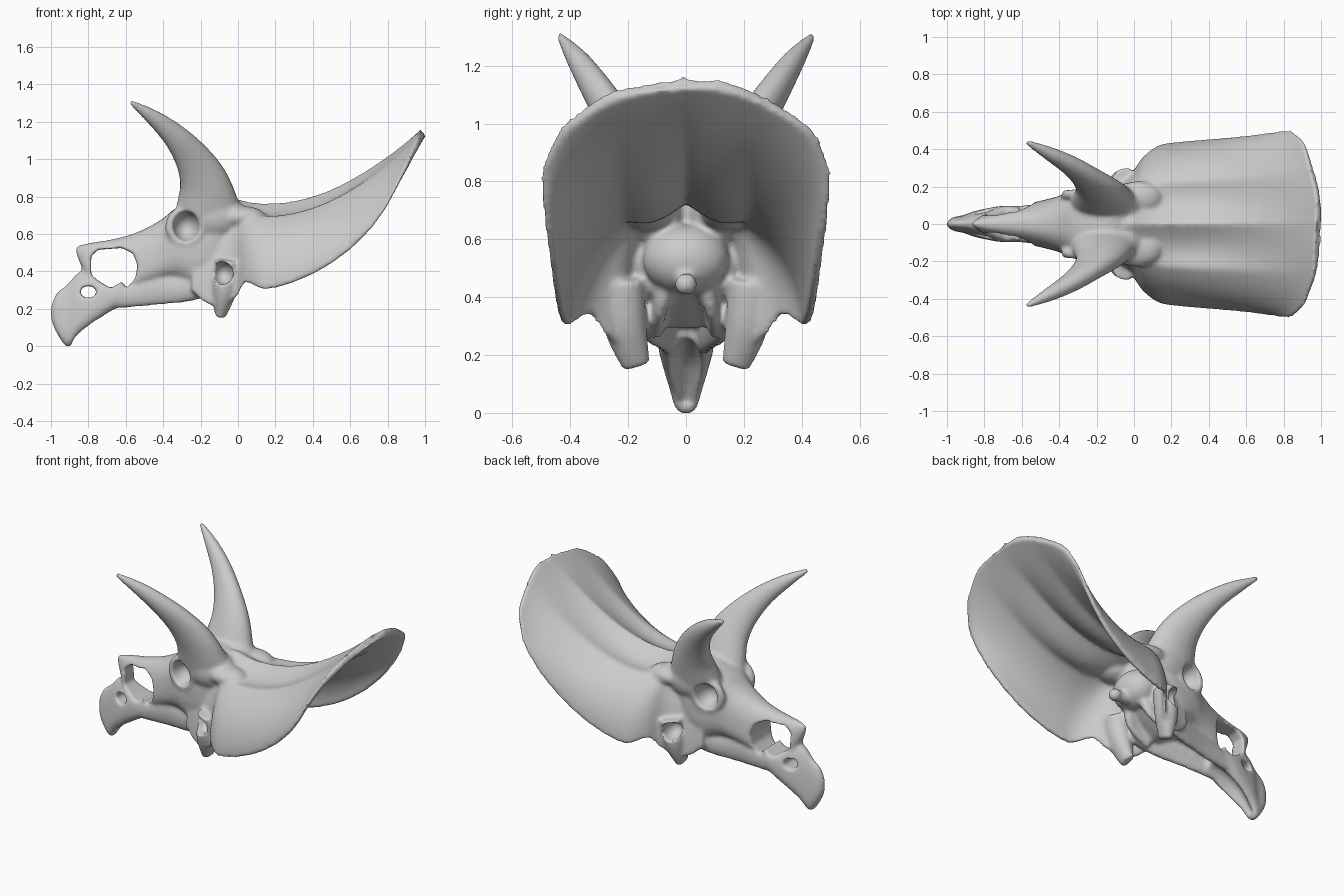
import bpy
import bmesh
from math import sin, cos, pi, copysign
from mathutils import Vector, Matrix

cube = bpy.data.objects.get("Cube")
if cube:
    bpy.data.objects.remove(cube)

bone = bpy.data.materials.new("grey bone")
bone.diffuse_color = (0.6, 0.6, 0.6, 1)
bone.use_nodes = True
bone.node_tree.nodes["Principled BSDF"].inputs["Base Color"].default_value = (0.6, 0.6, 0.6, 1)


def spline(rows, steps=4):
    """Smooth curve through rows of numbers."""
    rows = [Vector(r) for r in rows]
    out = []
    for i in range(len(rows) - 1):
        a, b = rows[max(i - 1, 0)], rows[i]
        c, d = rows[i + 1], rows[min(i + 2, len(rows) - 1)]
        for k in range(steps):
            t = k / steps
            out.append(b + (c - a) * (t / 2) + (a * 2 - b * 5 + c * 4 - d) * (t * t / 2)
                       + (b * 3 - a - c * 3 + d) * (t ** 3 / 2))
    return out + [rows[-1]]


def loft(bm, rings):
    """Skin closed rings and cap both ends."""
    loops = [[bm.verts.new(p) for p in ring] for ring in rings]
    n = len(loops[0])
    for a, b in zip(loops, loops[1:]):
        for i in range(n):
            bm.faces.new((a[i], a[(i + 1) % n], b[(i + 1) % n], b[i]))
    bm.faces.new(loops[0][::-1])
    bm.faces.new(loops[-1])


def section(x, low, high, wide_low, wide_high, n=28):
    """Rounded box section across the skull."""
    pts = []
    for i in range(n):
        c, s = cos(2 * pi * i / n), sin(2 * pi * i / n)
        w = wide_low + (wide_high - wide_low) * (s + 1) / 2
        pts.append((x, w * copysign(abs(c) ** 0.75, c),
                    (low + high) / 2 + (high - low) / 2 * copysign(abs(s) ** 0.75, s)))
    return pts


def tube(bm, rows, side=1, n=18):
    """Oval tube through rows of x, y, z, tall radius, wide radius."""
    rows = spline(rows)
    pts = [Vector((r[0], r[1] * side, r[2])) for r in rows]
    rings = []
    for i, (p, r) in enumerate(zip(pts, rows)):
        t = (pts[min(i + 1, len(pts) - 1)] - pts[max(i - 1, 0)]).normalized()
        v = t.cross(Vector((0, 1, 0))).normalized()
        w = t.cross(v)
        rings.append([p + v * r[3] * cos(2 * pi * k / n) + w * r[4] * sin(2 * pi * k / n)
                      for k in range(n)])
    loft(bm, rings)


def ball(bm, centre, size):
    m = Matrix.Translation(centre) @ Matrix.Diagonal((*size, 1))
    bmesh.ops.create_uvsphere(bm, u_segments=24, v_segments=14, radius=1, matrix=m)


def prism(bm, outline):
    """Block through the snout with an x-z outline."""
    loft(bm, [[(x, y, z) for x, z in outline] for y in (-0.4, 0.4)])


def finish(bm, name):
    bmesh.ops.recalc_face_normals(bm, faces=bm.faces)
    me = bpy.data.meshes.new(name)
    bm.to_mesh(me)
    bm.free()
    ob = bpy.data.objects.new(name, me)
    bpy.context.collection.objects.link(ob)
    return ob


bm = bmesh.new()

# Frill and cheeks: curved shell; centre x, z, then edge x, half width, z
frill = [(-0.22, 0.72, -0.25, 0.19, 0.30), (-0.12, 0.77, -0.15, 0.215, 0.22),
         (-0.02, 0.79, -0.02, 0.27, 0.25), (0.05, 0.775, 0.04, 0.35, 0.34),
         (0.14, 0.765, 0.13, 0.42, 0.305), (0.28, 0.775, 0.25, 0.44, 0.325),
         (0.45, 0.82, 0.42, 0.455, 0.395), (0.62, 0.90, 0.58, 0.47, 0.50),
         (0.78, 1.0, 0.70, 0.487, 0.615), (0.9, 1.09, 0.78, 0.502, 0.72),
         (0.985, 1.165, 0.825, 0.515, 0.80)]
rings = []
rows = spline(frill, 3)
for j, (cx, cz, ex, w, ez) in enumerate(rows):
    outer, inner = [], []
    along = j / (len(rows) - 1)
    for i in range(61):
        t = (i / 30 - 1) * pi / 2
        c = cos(t)
        # Shallow troughs either side of a central ridge
        dip = 0.05 * sin(pi * along) ** 2 * sin(pi * min(abs(t) / 0.55, 1))
        x, z = ex + (cx - ex) * c, ez + (cz - ez) * c - dip
        outer.append((x, w * sin(t), z))
        inner.append((x + 0.022 * c * along, (w - 0.032) * sin(t), z - 0.042 * c))
    rings.append(outer + inner[::-1])
loft(bm, rings)

# Face: x, bottom, top, lower and upper half widths
face = [(-0.865, 0.49, 0.535, 0.012, 0.012), (-0.83, 0.41, 0.545, 0.04, 0.028),
        (-0.78, 0.33, 0.555, 0.075, 0.045), (-0.68, 0.29, 0.57, 0.105, 0.065),
        (-0.55, 0.30, 0.605, 0.135, 0.085), (-0.42, 0.34, 0.67, 0.165, 0.12),
        (-0.33, 0.345, 0.74, 0.19, 0.165), (-0.22, 0.29, 0.79, 0.205, 0.185),
        (-0.12, 0.34, 0.80, 0.20, 0.19), (-0.04, 0.40, 0.77, 0.18, 0.16)]
loft(bm, [section(*r) for r in spline(face)])

# Hooked beak
beak = [(-1.0, 0.14, 0.22, 0.01, 0.01), (-0.97, 0.07, 0.285, 0.045, 0.022),
        (-0.91, -0.008, 0.335, 0.06, 0.03), (-0.86, 0.05, 0.39, 0.085, 0.04),
        (-0.8, 0.095, 0.41, 0.10, 0.055), (-0.72, 0.15, 0.36, 0.105, 0.085),
        (-0.65, 0.195, 0.345, 0.10, 0.095), (-0.59, 0.23, 0.32, 0.09, 0.09)]
loft(bm, [section(*r) for r in spline(beak)])

# Braincase and neck ball
ball(bm, (-0.01, 0, 0.53), (0.12, 0.15, 0.12))
ball(bm, (0.09, 0, 0.45), (0.08, 0.035, 0.035))
ball(bm, (0.145, 0, 0.445), (0.04, 0.04, 0.04))

horn = [(-0.16, 0.12, 0.72, 0.18, 0.105), (-0.18, 0.175, 0.87, 0.137, 0.085),
        (-0.24, 0.238, 1.0, 0.10, 0.066), (-0.335, 0.31, 1.12, 0.069, 0.053),
        (-0.45, 0.375, 1.22, 0.044, 0.038), (-0.575, 0.438, 1.305, 0.014, 0.014)]
palate = [(-0.7, 0.06, 0.25, 0.05, 0.03), (-0.58, 0.07, 0.27, 0.065, 0.03),
          (-0.42, 0.09, 0.30, 0.08, 0.03), (-0.25, 0.12, 0.31, 0.07, 0.035),
          (-0.1, 0.15, 0.36, 0.06, 0.035)]
jaw_joint = [(-0.05, 0.225, 0.46, 0.07, 0.08), (-0.07, 0.21, 0.30, 0.065, 0.075),
             (-0.095, 0.17, 0.16, 0.03, 0.05)]
skull_strut = [(-0.02, 0.06, 0.46, 0.04, 0.04), (-0.06, 0.09, 0.36, 0.04, 0.025),
               (-0.2, 0.10, 0.29, 0.04, 0.025)]
for side in (-1, 1):
    for part in (horn, palate, jaw_joint, skull_strut):
        tube(bm, part, side)
    # Brow swelling that carries the horn into the face and frill
    ball(bm, (-0.13, 0.11 * side, 0.69), (0.18, 0.115, 0.13))
    ball(bm, (0.02, 0.14 * side, 0.69), (0.13, 0.09, 0.06))
    # Raised eye rim, following the slope of the face
    rim = []
    for k in range(25):
        a = 2 * pi * k / 24
        ring_dir = Vector((cos(a), 0.15 * side * cos(a), sin(a)))
        centre = Vector((-0.28, 0.17 * side, 0.64)) + ring_dir * 0.085
        rim.append([centre + ring_dir * 0.026 * cos(b) + Vector((0, 0.026 * sin(b), 0))
                    for b in (2 * pi * q / 10 for q in range(10))])
    loft(bm, rim)
skull = finish(bm, "skull")

# Cutters: nostril, small beak hole, beak channel, eye sockets, cheek openings
bm = bmesh.new()
nostril = [(-0.785, 0.48), (-0.75, 0.515), (-0.62, 0.525), (-0.56, 0.495), (-0.537, 0.43),
           (-0.55, 0.36), (-0.595, 0.31), (-0.62, 0.345), (-0.68, 0.31), (-0.74, 0.345),
           (-0.785, 0.38)]
prism(bm, nostril)
prism(bm, [(-0.8 + 0.045 * cos(pi * k / 5), 0.29 + 0.033 * sin(pi * k / 5)) for k in range(10)])
tube(bm, [(-0.88, 0, 0.02, 0.03, 0.02), (-0.76, 0, 0.12, 0.06, 0.05),
          (-0.66, 0, 0.18, 0.06, 0.05), (-0.54, 0, 0.22, 0.05, 0.04)])
for side in (-1, 1):
    ball(bm, (-0.28, 0.21 * side, 0.64), (0.072, 0.11, 0.082))
    ball(bm, (-0.08, 0.26 * side, 0.39), (0.055, 0.085, 0.062))
cutter = finish(bm, "opening_cutter")
cutter.hide_render = True

# Fuse, cut and soften
fuse = skull.modifiers.new("fuse", "REMESH")
cut = skull.modifiers.new("cut", "BOOLEAN")
cut.operation = "DIFFERENCE"
cut.solver = "EXACT"
cut.object = cutter
blend = skull.modifiers.new("blend", "REMESH")
for m in (fuse, blend):
    m.mode = "VOXEL"
    m.voxel_size = 0.009
soft = skull.modifiers.new("soften", "SMOOTH")
soft.factor = 0.5
soft.iterations = 14
bpy.ops.object.select_all(action="DESELECT")
bpy.context.view_layer.objects.active = skull
skull.select_set(True)
for m in [m.name for m in skull.modifiers]:
    bpy.ops.object.modifier_apply(modifier=m)
bpy.data.objects.remove(cutter)
skull.data.materials.clear()
skull.data.materials.append(bone)
bpy.ops.object.shade_smooth_by_angle(angle=pi / 3)
